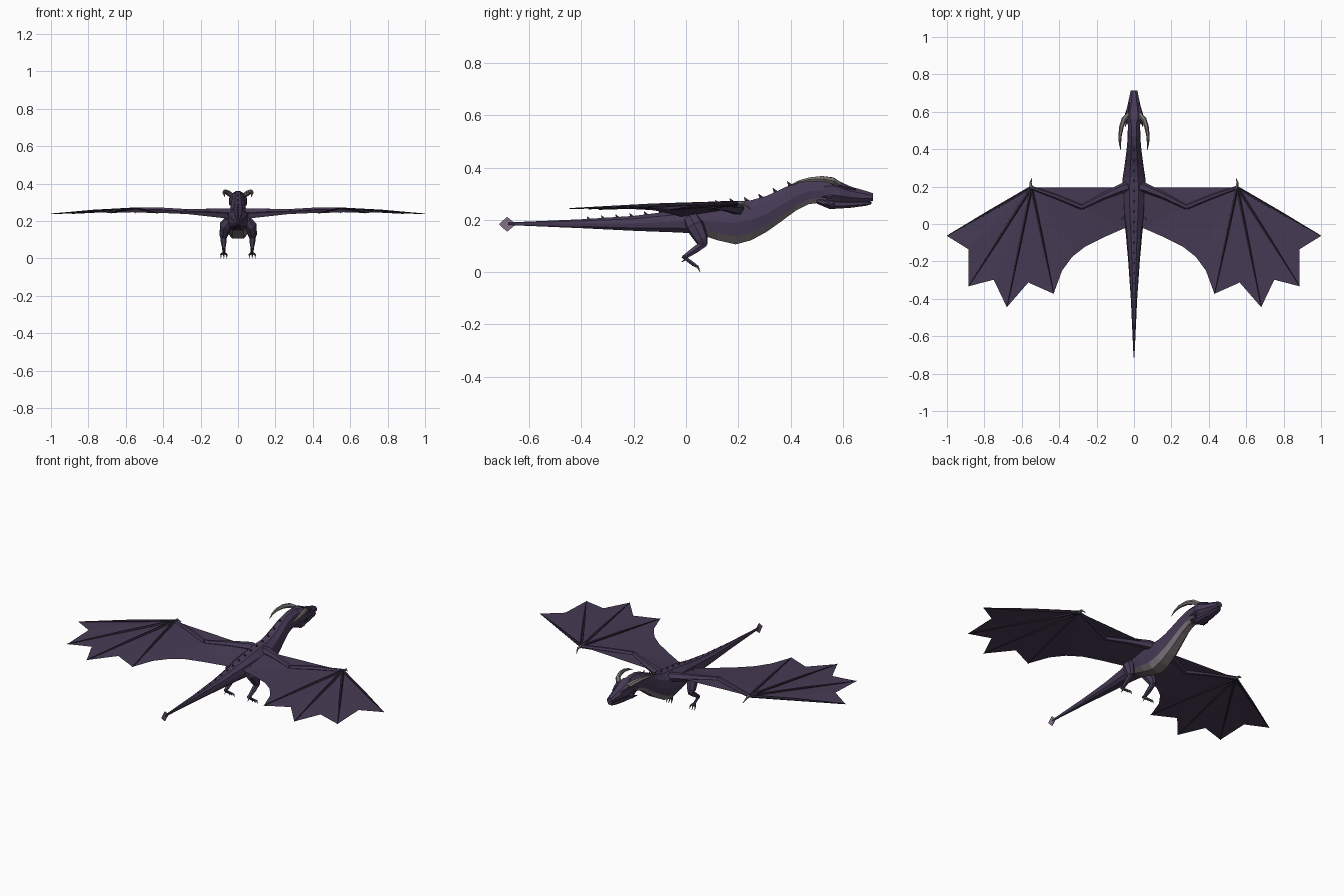
import bpy, bmesh, math
from mathutils import Vector

cube = bpy.data.objects.get("Cube")
if cube:
    bpy.data.objects.remove(cube)


def material(name, r, g, b):
    m = bpy.data.materials.new(name)
    m.use_nodes = True
    m.diffuse_color = (r, g, b, 1)
    bsdf = next(n for n in m.node_tree.nodes if n.type == 'BSDF_PRINCIPLED')
    bsdf.inputs["Base Color"].default_value = (r, g, b, 1)
    bsdf.inputs["Roughness"].default_value = 0.8
    return m


HIDE = material("purple hide", .062, .043, .092)
SKIN = material("wing skin", .062, .043, .09)
BONE = material("dark bone", .027, .019, .037)
BELLY = material("grey belly", .2, .174, .19)
HORN = material("horn grey", .2, .178, .178)
FIN = material("lilac fin", .23, .17, .25)


def finish(name, bm, mats, recalc=True):
    if recalc:
        bmesh.ops.recalc_face_normals(bm, faces=bm.faces[:])
    me = bpy.data.meshes.new(name)
    bm.to_mesh(me)
    bm.free()
    for m in mats:
        me.materials.append(m)
    ob = bpy.data.objects.new(name, me)
    bpy.context.collection.objects.link(ob)
    return ob


def skin_rings(bm, rings, rule=None):
    """Bridge successive rings and cap both ends; rule picks the material."""
    rows = [[bm.verts.new(p) for p in ring] for ring in rings]
    n = len(rows[0])
    for a, b in zip(rows, rows[1:]):
        for i in range(n):
            j = (i + 1) % n
            f = bm.faces.new((a[i], a[j], b[j], b[i]))
            if rule:
                f.material_index = rule(i, f.calc_center_median())
    bm.faces.new(rows[0])
    bm.faces.new(rows[-1])


def section_x(a):
    """Unit half width of a section: boxier underneath than on top."""
    power = .6 if math.cos(a) > 0 else .85
    return math.copysign(abs(math.sin(a)) ** power, math.sin(a))


def loft(name, stations, mats, sides=10, rule=None):
    """Loft upright sections given as (y, bottom, top, half width)."""
    angles = [math.tau * (i + .5) / sides for i in range(sides)]
    rings = [[(w * section_x(a), y, (lo + hi) / 2 - (hi - lo) / 2 * math.cos(a)
               / math.cos(math.pi / sides)) for a in angles] for y, lo, hi, w in stations]
    bm = bmesh.new()
    skin_rings(bm, rings, rule)
    return finish(name, bm, mats)


def tube(name, points, radii, mat, sides=6, flat=1.0):
    """Tapered faceted limb along a path."""
    pts = [Vector(p) for p in points]
    rings = []
    for i, p in enumerate(pts):
        t = (pts[min(i + 1, len(pts) - 1)] - pts[max(i - 1, 0)]).normalized()
        ref = Vector((1, 0, 0)) if abs(t.x) < .8 else Vector((0, 1, 0))
        u = (ref - t * ref.dot(t)).normalized()
        v = t.cross(u)
        angles = [math.tau * k / sides for k in range(sides)]
        rings.append([p + radii[i] * (u * math.cos(a) * flat + v * math.sin(a)) for a in angles])
    bm = bmesh.new()
    skin_rings(bm, rings)
    return finish(name, bm, [mat])


def is_belly(i, c):
    return 1 if i in (8, 9, 0) and c.y > .06 else 0


# Body, neck and tail in one loft
body = [(-.68, .18, .19, .004), (-.4, .168, .202, .017), (-.2, .158, .215, .031),
        (-.04, .152, .235, .045), (.04, .148, .25, .058), (.12, .122, .262, .064),
        (.19, .106, .27, .064), (.25, .122, .275, .06), (.31, .155, .292, .051),
        (.37, .198, .32, .043), (.42, .235, .344, .037), (.47, .26, .358, .034),
        (.52, .266, .36, .033), (.56, .266, .352, .034)]
loft("body", body, [HIDE, BELLY], rule=is_belly)

# Head and lower jaw
loft("skull", [(.52, .272, .348, .03), (.56, .27, .356, .047), (.59, .268, .346, .05),
               (.63, .268, .327, .037), (.68, .268, .313, .026), (.715, .272, .302, .018)],
     [HIDE], sides=8)
loft("lower_jaw", [(.5, .262, .285, .026), (.55, .241, .28, .038), (.63, .246, .274, .029),
                   (.69, .254, .271, .021), (.71, .26, .27, .014)], [HIDE], sides=8)

# Tail fin as a thin upright diamond
bm = bmesh.new()
outline = [(-.715, .183), (-.685, .212), (-.65, .183), (-.685, .154)]
skin_rings(bm, [[(x, y, z) for y, z in outline] for x in (-.002, .002)])
finish("tail_fin", bm, [FIN])


def back_height(y):
    for a, b in zip(body, body[1:]):
        if a[0] <= y <= b[0]:
            return a[2] + (b[2] - a[2]) * (y - a[0]) / (b[0] - a[0])


# Row of low spines swept toward the tail
for i in range(15):
    y = -.37 + i * .055
    z = back_height(y)
    s = .009 + .004 * min(1, i / 8)
    tube(f"back_spine_{i + 1}", [(0, y, z - .005), (0, y - s, z + s)],
         [s * .7, .0008], HIDE, 4, .45)


def wing(side, tag):
    def P(x, y, z):
        return Vector((x * side, y, z))

    shoulder, elbow, wrist = P(.055, .195, .245), P(.28, .09, .252), P(.55, .195, .264)
    tips = [P(1, -.064, .238), P(.885, -.333, .24), P(.68, -.445, .243), P(.43, -.373, .242)]
    notches = [P(.885, -.135, .247), P(.75, -.298, .247), P(.565, -.313, .247)]
    trail = [P(.385, -.25, .242), P(.33, -.175, .24), P(.26, -.12, .236),
             P(.17, -.075, .226), P(.045, -.02, .212)]
    # Membrane panels: finger fans, inner sheet and leading sheet
    polys = []
    for a, n, b in zip(tips, notches, tips[1:]):
        polys += [(wrist, a, n), (wrist, n, b)]
    edge = [tips[3]] + trail
    for i, (a, b) in enumerate(zip(edge, edge[1:])):
        if i == 2:
            polys.append((wrist, a, elbow))
        polys.append((wrist if i < 2 else elbow, a, b))
    polys += [(elbow, trail[-1], shoulder), (shoulder, wrist, elbow)]
    bm = bmesh.new()
    for poly in polys:
        f = bm.faces.new([bm.verts.new(p) for p in poly])
        f.normal_update()
        if f.normal.z < 0:
            f.normal_flip()
    bmesh.ops.remove_doubles(bm, verts=bm.verts[:], dist=.0001)
    finish(f"{tag}_wing_membrane", bm, [SKIN], recalc=False)
    # Arm, finger bones and wrist claw
    tube(f"{tag}_upper_arm", [P(.02, .2, .235), shoulder, P(.16, .15, .25), elbow],
         [.03, .026, .018, .013], HIDE)
    tube(f"{tag}_forearm", [elbow, P(.4, .14, .26), wrist], [.014, .013, .01], HIDE)
    for i, tip in enumerate(tips):
        mid = wrist.lerp(tip, .5) + Vector((0, 0, .002))
        tube(f"{tag}_finger_{i + 1}", [wrist, mid, tip], [.009, .0075, .002], BONE, 5)
    tube(f"{tag}_wrist_claw", [wrist, P(.553, .222, .262), P(.545, .248, .24)],
         [.009, .006, .001], HORN, 5)


def leg(side, tag):
    def P(x, y, z):
        return Vector((x * side, y, z))

    tube(f"{tag}_thigh", [P(.045, .02, .205), P(.068, .035, .175), P(.077, .06, .125), P(.078, .068, .102)],
         [.03, .036, .026, .015], HIDE, 7, .92)
    tube(f"{tag}_shin", [P(.078, .072, .112), P(.077, .035, .085), P(.076, -.01, .055)],
         [.016, .015, .009], HIDE)
    tube(f"{tag}_foot", [P(.076, -.012, .062), P(.076, .012, .042), P(.076, .032, .028)],
         [.009, .008, .008], HIDE)
    for i, dx in enumerate((-.015, 0, .015)):
        knuckle = P(.076 + dx, .044, .021)
        tube(f"{tag}_toe_{i + 1}", [P(.076, .027, .03), knuckle], [.007, .005], HIDE, 5)
        tube(f"{tag}_claw_{i + 1}", [knuckle, P(.076 + dx * 1.1, .054, .001)],
             [.005, .001], HORN, 5)
    tube(f"{tag}_back_claw", [P(.076, 0, .05), P(.076, -.018, .038)], [.005, .001], HORN, 5)


def head_details(side, tag):
    def P(x, y, z):
        return Vector((x * side, y, z))

    tube(f"{tag}_horn", [P(.03, .585, .334), P(.053, .56, .35), P(.067, .52, .357),
                         P(.075, .47, .354), P(.075, .43, .345), P(.071, .395, .328)],
         [.014, .014, .012, .009, .006, .001], HORN, 6)
    tube(f"{tag}_brow", [P(.038, .58, .334), P(.032, .615, .326), P(.026, .65, .316)],
         [.01, .008, .003], HIDE, 5)
    # Cheek spikes behind the jaw
    for i, z in enumerate((.262, .29)):
        tube(f"{tag}_cheek_spike_{i + 1}", [P(.035, .565, z), P(.047, .52, z - .004)],
             [.011, .001], HIDE, 5)


for side, tag in ((1, "left"), (-1, "right")):
    wing(side, tag)
    leg(side, tag)
    head_details(side, tag)
